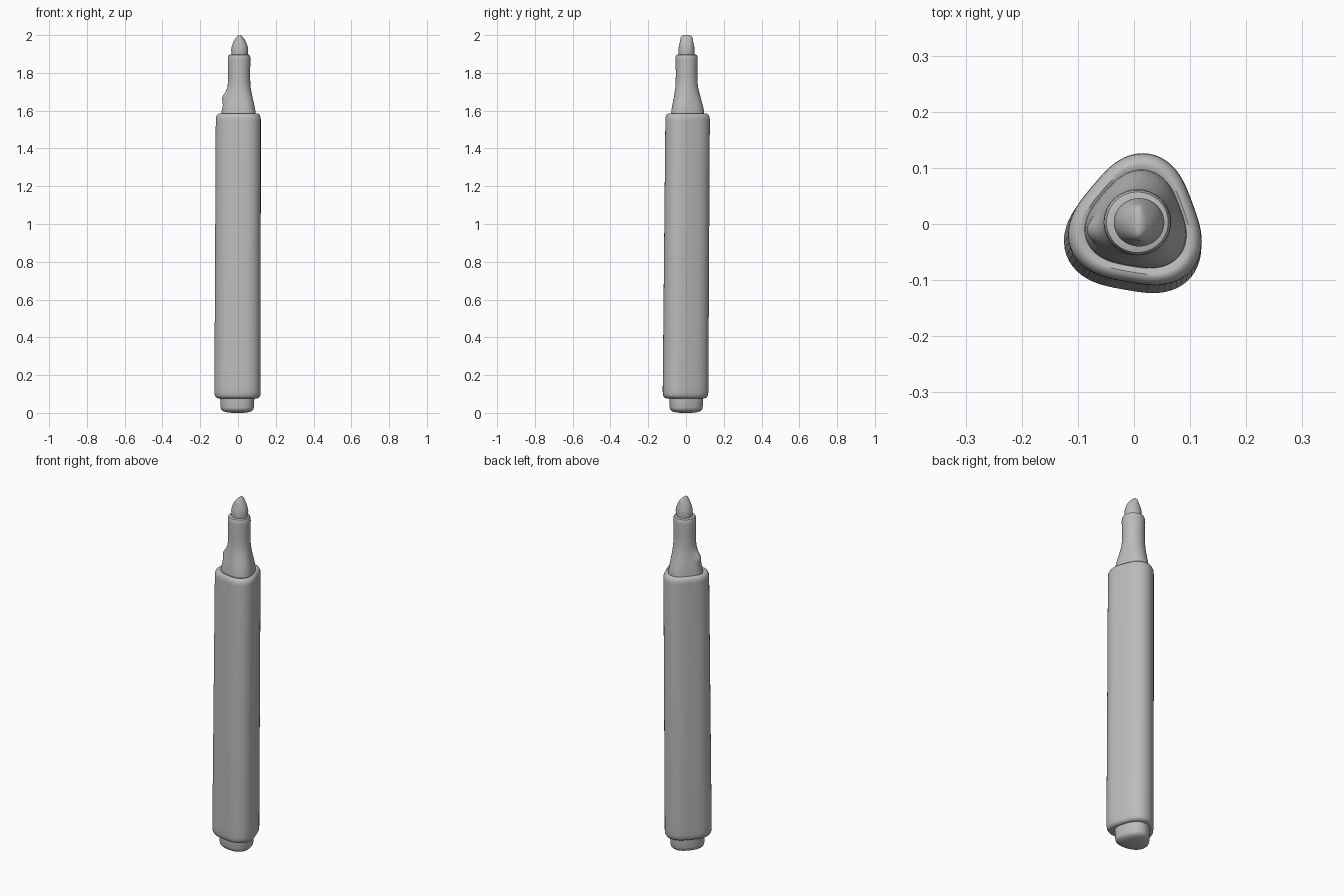
import bpy, bmesh
from math import sin, cos, pi, radians, exp

cube = bpy.data.objects.get("Cube")
if cube:
    bpy.data.objects.remove(cube)

grey = bpy.data.materials.new("plain grey")
grey.use_nodes = True
grey.diffuse_color = (0.5, 0.5, 0.5, 1)
bsdf = grey.node_tree.nodes["Principled BSDF"]
bsdf.inputs["Base Color"].default_value = (0.5, 0.5, 0.5, 1)
bsdf.inputs["Roughness"].default_value = 0.6

SIDES = 72
CORNER = radians(80)  # direction of the first rounded corner


def loft(name, rings, bump=None, angle=40):
    """Rings of (z, radius x, radius y, corner strength, centre x, centre y)."""
    bm = bmesh.new()
    loops = []
    for z, rx, ry, tri, cx, cy in rings:
        loop = []
        for i in range(SIDES):
            a = 2 * pi * i / SIDES
            k = 1 + tri * cos(3 * (a - CORNER))
            if bump:
                k += bump(a, z)
            loop.append(bm.verts.new((cx + rx * k * cos(a), cy + ry * k * sin(a), z)))
        loops.append(loop)
    for low, high in zip(loops, loops[1:]):
        for i in range(SIDES):
            j = (i + 1) % SIDES
            bm.faces.new((low[i], low[j], high[j], high[i]))
    bm.faces.new(loops[0][::-1])
    bm.faces.new(loops[-1])
    bmesh.ops.recalc_face_normals(bm, faces=bm.faces)
    mesh = bpy.data.meshes.new(name)
    bm.to_mesh(mesh)
    bm.free()
    mesh.materials.append(grey)
    obj = bpy.data.objects.new(name, mesh)
    bpy.context.collection.objects.link(obj)
    bpy.ops.object.select_all(action="DESELECT")
    obj.select_set(True)
    bpy.context.view_layer.objects.active = obj
    bpy.ops.object.shade_smooth_by_angle(angle=radians(angle))
    return obj


def round_rings(profile, tri, cx, cy):
    return [(z, r, r, tri, cx, cy) for z, r in profile]


# Barrel: rounded triangle, leaning slightly, with rolled ends
foot = [(0.078, 0.085), (0.077, 0.100), (0.082, 0.111), (0.092, 0.117), (0.11, 0.119), (0.14, 0.119)]
rim = [(1.55, 0.116), (1.565, 0.115), (1.577, 0.110), (1.584, 0.102), (1.585, 0.095), (1.581, 0.088)]
loft("barrel", round_rings(foot, 0.095, 0.002, -0.011)
     + round_rings(rim, 0.095, 0.006, 0.0))

# End plug: soft button under the barrel
plug = [(0.0, 0.03), (0.004, 0.06), (0.010, 0.076), (0.018, 0.084), (0.03, 0.087), (0.06, 0.088), (0.085, 0.09)]
loft("end_plug", round_rings(plug, 0.07, -0.001, -0.004))


# Neck: triangular collar flowing into a round holder, with a raised corner
def corner_lump(a, z):
    return 0.22 * exp(-((a - radians(190)) / 0.3) ** 2 - ((z - 1.672) / 0.025) ** 2)


neck = [(1.575, 0.089, 0.09), (1.60, 0.087, 0.09), (1.63, 0.081, 0.08), (1.65, 0.077, 0.07),
        (1.665, 0.073, 0.06), (1.68, 0.070, 0.05), (1.695, 0.067, 0.04), (1.72, 0.062, 0.02),
        (1.75, 0.059, 0.0), (1.80, 0.058, 0.0), (1.87, 0.060, 0.0), (1.885, 0.059, 0.0),
        (1.895, 0.055, 0.0), (1.898, 0.045, 0.0)]
loft("neck", [(z, r, r * 0.98, t, 0.006, 0.003) for z, r, t in neck], corner_lump)

# Nib: rounded base pinched into a chisel edge
nib = [(1.885, 0.043, 0.041), (1.905, 0.044, 0.042), (1.925, 0.045, 0.043), (1.945, 0.041, 0.040),
       (1.965, 0.033, 0.035), (1.98, 0.024, 0.033), (1.992, 0.014, 0.029), (2.0, 0.005, 0.021)]
loft("nib", [(z, rx, ry, 0.0, 0.009, 0.003) for z, rx, ry in nib], angle=50)
